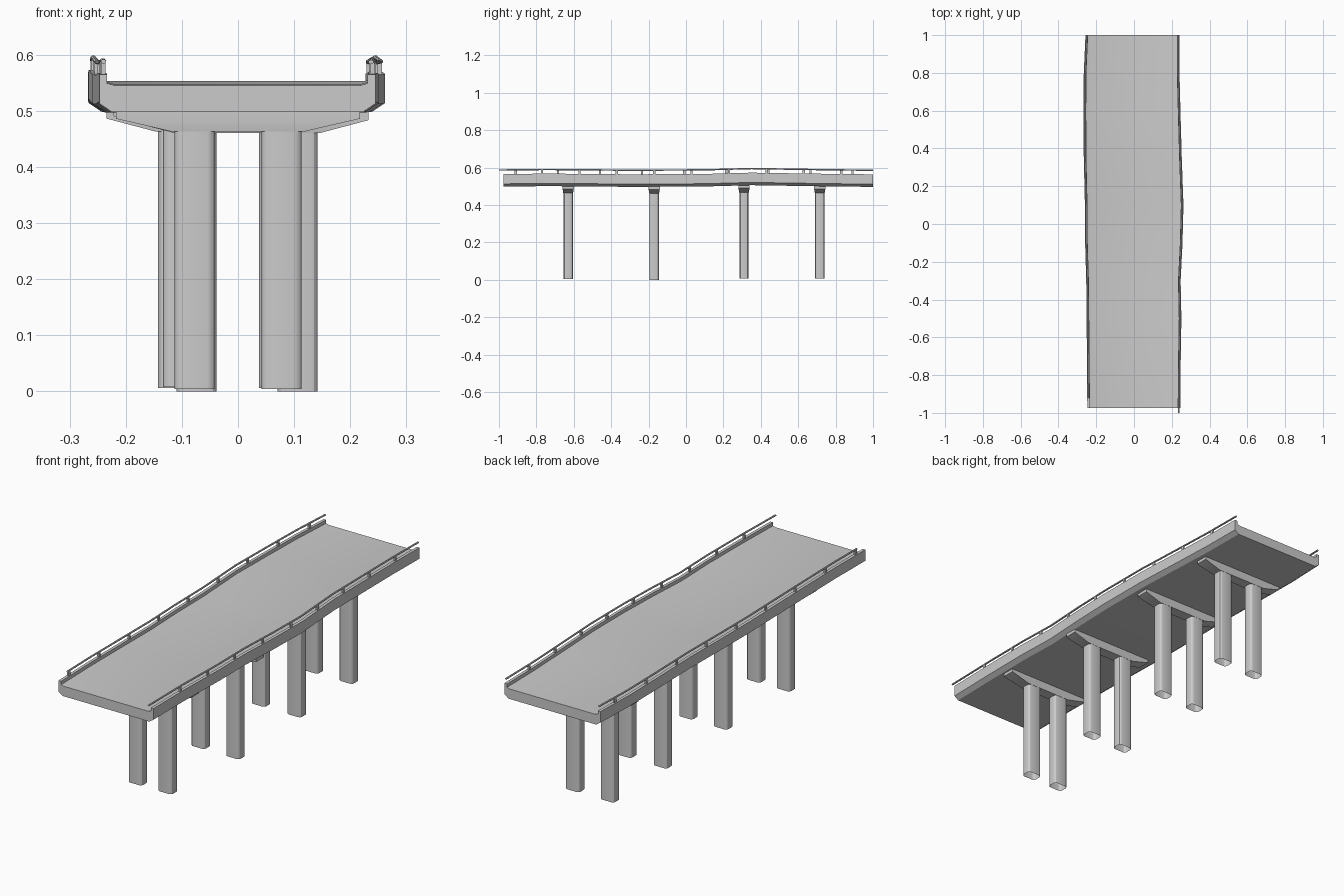
import bpy, bmesh, math
from mathutils import Vector

cube = bpy.data.objects.get("Cube")
if cube:
    bpy.data.objects.remove(cube, do_unlink=True)

GREY = (0.6, 0.6, 0.6, 1.0)
concrete = bpy.data.materials.new("concrete_grey")
concrete.use_nodes = True
concrete.diffuse_color = GREY
concrete.node_tree.nodes["Principled BSDF"].inputs["Base Color"].default_value = GREY

# Gentle waviness of the bridge: y, left edge, right edge, height offset
STATIONS = [
    (-1.0, -0.247, 0.245, 0.0), (-0.75, -0.249, 0.247, 0.003),
    (-0.5, -0.251, 0.251, 0.001), (-0.3, -0.253, 0.247, -0.001),
    (-0.1, -0.259, 0.257, 0.0), (0.1, -0.260, 0.262, 0.001),
    (0.35, -0.266, 0.253, 0.008), (0.6, -0.267, 0.246, 0.004),
    (0.8, -0.266, 0.241, 0.001), (1.0, -0.257, 0.241, -0.001)]


def path(y):
    """Edge positions and height offset of the deck at y."""
    for a, b in zip(STATIONS, STATIONS[1:]):
        if y <= b[0]:
            break
    t = (y - a[0]) / (b[0] - a[0])
    return [p + (q - p) * t for p, q in zip(a[1:], b[1:])]


def steps(start, end):
    return [start] + [s[0] for s in STATIONS if start < s[0] < end] + [end]


def loft(name, rings, cap_start=True, cap_end=True):
    """Join equal rings of points into a closed tube."""
    bm = bmesh.new()
    loops = [[bm.verts.new(p) for p in ring] for ring in rings]
    n = len(loops[0])
    for a, b in zip(loops, loops[1:]):
        for i in range(n):
            j = (i + 1) % n
            bm.faces.new((a[i], a[j], b[j], b[i]))
    if cap_start:
        bm.faces.new(loops[0])
    if cap_end:
        bm.faces.new(loops[-1])
    bmesh.ops.recalc_face_normals(bm, faces=bm.faces)
    mesh = bpy.data.meshes.new(name)
    bm.to_mesh(mesh)
    bm.free()
    mesh.materials.append(concrete)
    obj = bpy.data.objects.new(name, mesh)
    bpy.context.collection.objects.link(obj)
    bpy.ops.object.select_all(action="DESELECT")
    obj.select_set(True)
    bpy.context.view_layer.objects.active = obj
    bpy.ops.object.shade_smooth_by_angle(angle=math.radians(30))
    return obj


# Deck with chamfered lower edges, parapets and small kerbs
HALF_PROFILE = [(0.022, 0.498), (0.0, 0.513), (0.0, 0.565),
                (0.014, 0.565), (0.014, 0.549), (0.028, 0.545)]


def deck_ring(y):
    left, right, dz = path(y)
    ring = [Vector((right - d, y, z + dz)) for d, z in HALF_PROFILE]
    return ring + [Vector((left + d, y, z + dz)) for d, z in reversed(HALF_PROFILE)]


loft("deck", [deck_ring(y) for y in steps(-0.975, 1.0)])


# Handrails on short posts
def rail_centre(side, y):
    edges = path(y)
    return edges[side] + (0.008 if side == 0 else -0.008), edges[2]


def rail_ring(side, y):
    x, dz = rail_centre(side, y)
    return [Vector((x + 0.005 * math.cos(k * math.pi / 4 + math.pi / 8), y,
                    0.587 + dz + 0.004 * math.sin(k * math.pi / 4 + math.pi / 8)))
            for k in range(8)]


for side, label, start, first, gap in ((0, "left_edge", -0.92, -0.91, 0.225),
                                       (1, "right_edge", -1.0, -0.77, 0.2)):
    loft(label + "_handrail", [rail_ring(side, y) for y in steps(start, 1.0)])
    for i in range(9):
        y = first + gap * i
        x, dz = rail_centre(side, y)
        loft(label + "_post", [
            [Vector((x + sx * 0.004, y + sy * 0.006, z + dz))
             for sx, sy in ((-1, -1), (1, -1), (1, 1), (-1, 1))]
            for z in (0.562, 0.586)])


# Piers: a tapered crosshead on two hollow rounded columns
def rounded_rect(cx, cy, hx, hy, r, z):
    points = []
    for k, (sx, sy) in enumerate(((1, 1), (-1, 1), (-1, -1), (1, -1))):
        for s in range(4):
            a = (k + s / 3) * math.pi / 2
            points.append(Vector((cx + sx * (hx - r) + r * math.cos(a),
                                  cy + sy * (hy - r) + r * math.sin(a), z)))
    return points


# y, centre x, column offset, foot height
PIERS = [(-0.63, 0.0, 0.0775, 0.004), (-0.17, 0.016, 0.09, 0.0),
         (0.31, -0.005, 0.0925, 0.008), (0.715, -0.017, 0.09, 0.006)]

for y, cx, offset, foot in PIERS:
    dz = path(y)[2]
    loft("crosshead", [
        [Vector((cx + sx * hx, y + sy * hy, z + dz))
         for sx, sy in ((-1, -1), (1, -1), (1, 1), (-1, 1))]
        for hx, hy, z in ((offset + 0.04, 0.026, 0.461),
                          (0.217, 0.03, 0.484), (0.217, 0.03, 0.502))])
    for sign in (-1, 1):
        loft("column", [rounded_rect(cx + sign * offset, y, 0.036, 0.025, 0.013, z)
                        for z in (foot, 0.465 + dz)], cap_start=False)
